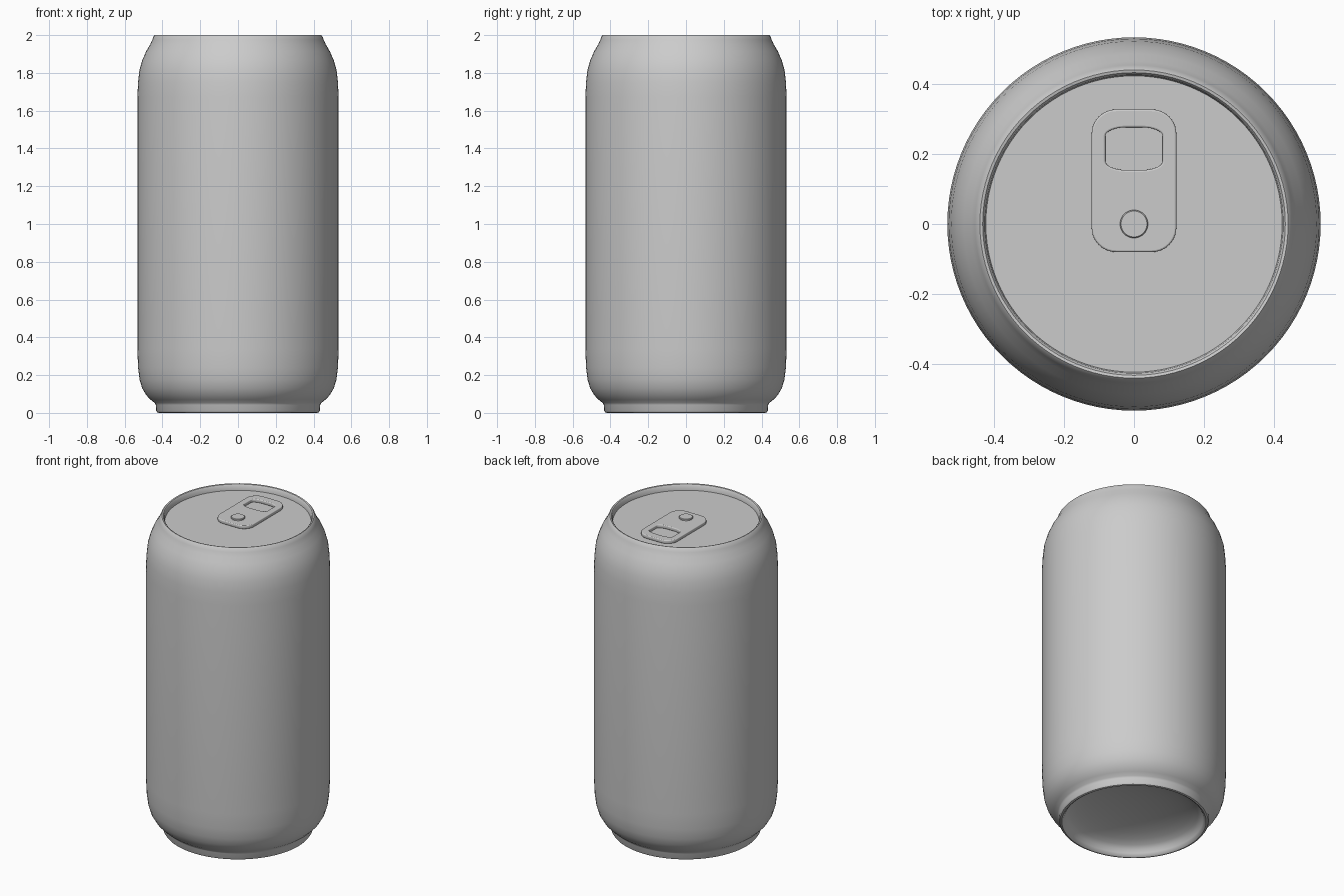
import bpy, bmesh
from math import pi, sin, cos, radians

if "Cube" in bpy.data.objects:
    bpy.data.objects.remove(bpy.data.objects["Cube"])


def smooth(obj, angle=35):
    bpy.ops.object.select_all(action='DESELECT')
    obj.select_set(True)
    bpy.context.view_layer.objects.active = obj
    bpy.ops.object.shade_smooth_by_angle(angle=radians(angle))


def lathe(name, profile, sides, angle=35):
    """Revolve (radius, height) points around z."""
    bm = bmesh.new()
    verts = [bm.verts.new((r, 0, z)) for r, z in profile]
    edges = [bm.edges.new(pair) for pair in zip(verts, verts[1:])]
    bmesh.ops.spin(bm, geom=verts + edges, cent=(0, 0, 0), axis=(0, 0, 1),
                   angle=2 * pi, steps=sides)
    bmesh.ops.remove_doubles(bm, verts=bm.verts, dist=1e-5)
    bmesh.ops.dissolve_degenerate(bm, edges=bm.edges, dist=1e-6)
    bmesh.ops.recalc_face_normals(bm, faces=bm.faces)
    mesh = bpy.data.meshes.new(name)
    bm.to_mesh(mesh)
    bm.free()
    obj = bpy.data.objects.new(name, mesh)
    bpy.context.collection.objects.link(obj)
    smooth(obj, angle)
    return obj


def rounded_rect(hx, y0, y1, rx, ry, n=10):
    """Outline with elliptical corners."""
    pts = []
    for q, (sx, cy) in enumerate([(1, y1 - ry), (-1, y1 - ry), (-1, y0 + ry), (1, y0 + ry)]):
        for i in range(n + 1):
            a = (q + i / n) * pi / 2
            pts.append((sx * (hx - rx) + rx * cos(a), cy + ry * sin(a)))
    return pts


# Can shell: domed base, foot ring, wall, shoulder, rim and recessed lid
dome = [(0.40 * sin(a), 0.02 + 0.10 * cos(a)) for a in [i * pi / 16 for i in range(9)]]
shell = dome + [
    (0.408, 0.006), (0.418, 0.0), (0.428, 0.003), (0.434, 0.012), (0.435, 0.042),
    (0.441, 0.053), (0.462, 0.069), (0.487, 0.095), (0.507, 0.13), (0.521, 0.175),
    (0.529, 0.24), (0.533, 0.34), (0.533, 1.67), (0.529, 1.75), (0.522, 1.815),
    (0.507, 1.867), (0.486, 1.915), (0.465, 1.95), (0.454, 1.975), (0.447, 1.993),
    (0.440, 2.0), (0.432, 1.998), (0.426, 1.99), (0.423, 1.963), (0.0, 1.963)]
lathe("can_body", shell, 96)

# Pull tab: rounded plate with a finger hole
curve = bpy.data.curves.new("pull_tab", 'CURVE')
curve.dimensions = '2D'
curve.fill_mode = 'BOTH'
curve.extrude = 0.006
curve.bevel_depth = 0.005
curve.offset = -0.005
curve.bevel_resolution = 2
for outline in (rounded_rect(0.121, -0.08, 0.327, 0.07, 0.07),
                rounded_rect(0.082, 0.154, 0.276, 0.06, 0.026)):
    spline = curve.splines.new('POLY')
    spline.points.add(len(outline) - 1)
    for p, (x, y) in zip(spline.points, outline):
        p.co = (x, y, 0, 1)
    spline.use_cyclic_u = True
tab = bpy.data.objects.new("pull_tab", curve)
bpy.context.collection.objects.link(tab)
tab.location.z = 1.973
bpy.ops.object.select_all(action='DESELECT')
tab.select_set(True)
bpy.context.view_layer.objects.active = tab
bpy.ops.object.convert(target='MESH')
smooth(bpy.context.object)

# Rivet holding the tab
lathe("rivet", [(0, 1.963), (0.04, 1.963), (0.04, 1.991), (0.037, 1.994), (0, 1.994)], 32)
